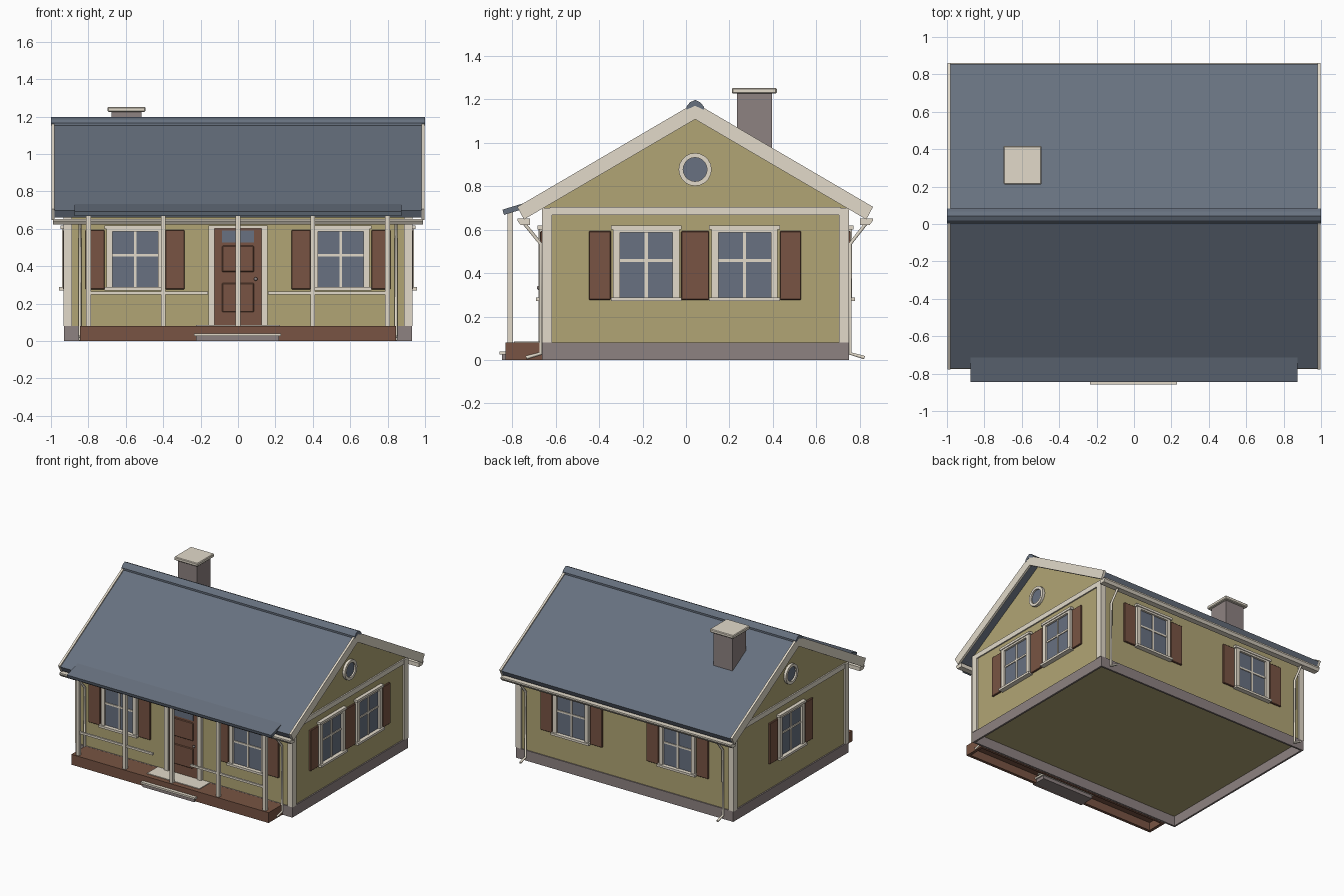
import bpy, bmesh, math
from mathutils import Matrix

if "Cube" in bpy.data.objects:
    bpy.data.objects.remove(bpy.data.objects["Cube"])


def lin(c):
    c /= 255
    return c / 12.92 if c <= 0.04045 else ((c + 0.055) / 1.055) ** 2.4


def material(name, r, g, b):
    m = bpy.data.materials.new(name)
    m.diffuse_color = (lin(r), lin(g), lin(b), 1)
    m.use_nodes = True
    m.node_tree.nodes["Principled BSDF"].inputs["Base Color"].default_value = m.diffuse_color
    return m


OLIVE = material("olive_siding", 177, 165, 117)
CREAM = material("cream_trim", 226, 218, 202)
BROWN = material("red_brown_wood", 120, 84, 67)
SLATE = material("slate_blue_roof", 103, 113, 127)
STONE = material("grey_stone", 141, 130, 129)
GLASS = material("blue_grey_glass", 104, 113, 129)


def finish(name, bm, mat, bevel=0):
    bmesh.ops.recalc_face_normals(bm, faces=bm.faces[:])
    me = bpy.data.meshes.new(name)
    bm.to_mesh(me)
    bm.free()
    me.materials.append(mat)
    ob = bpy.data.objects.new(name, me)
    bpy.context.collection.objects.link(ob)
    if bevel:
        ob.modifiers.new("bevel", 'BEVEL').width = bevel
    return ob


def boxes(name, mat, items, M=Matrix(), bevel=0):
    """One object of axis boxes (x0, x1, y0, y1, z0, z1), moved by M."""
    bm = bmesh.new()
    for x0, x1, y0, y1, z0, z1 in items:
        T = Matrix.Translation(((x0 + x1) / 2, (y0 + y1) / 2, (z0 + z1) / 2))
        S = Matrix.Diagonal((x1 - x0, y1 - y0, z1 - z0, 1))
        bmesh.ops.create_cube(bm, size=1, matrix=M @ T @ S)
    return finish(name, bm, mat, bevel)


def extrude_x(name, mat, profile, spans):
    """Extrude a closed (y, z) profile along each x span."""
    bm = bmesh.new()
    for span in spans:
        a, b = [[bm.verts.new((x, y, z)) for y, z in profile] for x in span]
        bm.faces.new(a)
        bm.faces.new(b)
        for k in range(len(a)):
            bm.faces.new((a[k - 1], a[k], b[k], b[k - 1]))
    return finish(name, bm, mat)


def ring(x0, x1, y0, y1, z0, z1, w):
    """Four upright boards around a hollow rectangle."""
    return [(x0, x1, y0, y0 + w, z0, z1), (x0, x1, y1 - w, y1, z0, z1),
            (x0, x0 + w, y0 + w, y1 - w, z0, z1), (x1 - w, x1, y0 + w, y1 - w, z0, z1)]


# Wall coordinates: local x runs along the wall, local -y points outwards
def wall(angle, offset):
    R = Matrix.Rotation(math.radians(angle), 4, 'Z')
    return R @ Matrix.Translation((0, -offset, 0))


X, YF, YB, YR = 0.92, -0.655, 0.742, 0.042
SL = 0.585
FRONT, RIGHT, BACK, LEFT = wall(0, -YF), wall(90, X), wall(180, YB), wall(270, X)

# House body on a hollow foundation
extrude_x("house_walls", OLIVE, [(YF, 0.076), (YB, 0.076), (YB, 0.713), (YR, 1.123), (YF, 0.713)], [(-X, X)])
boxes("foundation", STONE, ring(-0.93, 0.93, -0.663, 0.75, 0, 0.08, 0.014))
boxes("corner_boards", CREAM, [(sx * 0.911 - 0.023, sx * 0.911 + 0.023, y - 0.023, y + 0.023, 0.08, 0.70)
                               for sx in (-1, 1) for y in (-0.641, 0.727)])
boxes("gable_bands", CREAM, [(sx * 0.922 - 0.008, sx * 0.922 + 0.008, YF + 0.03, YB - 0.03, 0.667, 0.705)
                             for sx in (-1, 1)])


# Main roof: slopes, barge boards, ridge cap
def chevron(top, drop, reach, thick, tilt):
    e = top - reach * SL
    return [(YR, top), (YR + reach, e), (YR + reach - tilt, e - thick), (YR, top - drop),
            (YR - reach + tilt, e - thick), (YR - reach, e)]


extrude_x("roof_slopes", SLATE, chevron(1.174, 0.048, 0.814, 0.037, 0.018), [(-0.982, 0.982)])
extrude_x("barge_boards", CREAM, chevron(1.184, 0.076, 0.819, 0.058, 0.031), [(-0.998, -0.981), (0.981, 0.998)])
extrude_x("ridge_cap", SLATE, [(0.002, 1.152), (0.002, 1.166), (0.018, 1.186), (YR, 1.197), (0.066, 1.186),
                               (0.082, 1.166), (0.082, 1.152), (YR, 1.17)], [(-1, 1)])

# Chimney
boxes("chimney", STONE, [(-0.677, -0.515, 0.235, 0.397, 0.9, 1.226)])
boxes("chimney_cap", CREAM, [(-0.697, -0.495, 0.211, 0.418, 1.226, 1.252)], bevel=0.005)

# Gutters and downspouts
for side, s in (("front", -1), ("back", 1)):
    y = YR + s * 0.772
    extrude_x(side + "_gutter", CREAM, [(y - s * 0.012, 0.652), (y + s * 0.046, 0.652), (y + s * 0.046, 0.641),
                                        (y + s * 0.032, 0.622), (y - s * 0.012, 0.622)], [(-0.988, 0.988)])
    w = YF - 0.014 if s < 0 else YB + 0.014
    path = [(y + s * 0.02, 0.635), (w, 0.535), (w, 0.03), (w + s * 0.066, 0.011)]
    for tag, x in (("left", -0.845), ("right", 0.845)):
        cu = bpy.data.curves.new("pipe", 'CURVE')
        cu.dimensions = '3D'
        cu.bevel_depth = 0.009
        cu.bevel_resolution = 1
        cu.use_fill_caps = True
        sp = cu.splines.new('POLY')
        sp.points.add(len(path) - 1)
        for p, (py, pz) in zip(sp.points, path):
            p.co = (x, py, pz, 1)
        cu.materials.append(CREAM)
        ob = bpy.data.objects.new(f"{side}_{tag}_downspout", cu)
        bpy.context.collection.objects.link(ob)


# Windows: glass, casing, cross bars, header and sill
def window(name, M, u):
    boxes(name + "_glass", GLASS, [(u - 0.125, u + 0.125, -0.006, 0.01, 0.285, 0.6)], M)
    parts = [(u - 0.152, u - 0.121, -0.022, 0, 0.285, 0.603), (u + 0.121, u + 0.152, -0.022, 0, 0.285, 0.603),
             (u - 0.121, u + 0.121, -0.022, 0, 0.586, 0.603),
             (u - 0.007, u + 0.007, -0.012, 0, 0.288, 0.59), (u - 0.121, u + 0.121, -0.012, 0, 0.452, 0.466),
             (u - 0.163, u + 0.163, -0.028, 0, 0.6, 0.618), (u - 0.163, u + 0.163, -0.036, 0, 0.271, 0.288)]
    boxes(name + "_frame", CREAM, parts, M)


def shutter(name, M, u0, u1):
    boxes(name, BROWN, [(u0, u1, -0.016, 0, 0.277, 0.593)], M, bevel=0.003)


layout = {"front": (FRONT, (-0.55, 0.55)), "right": (RIGHT, (-0.183, 0.27)),
          "back": (BACK, (-0.455, 0.455)), "left": (LEFT, (-YR,))}
for side, (M, centres) in layout.items():
    for i, u in enumerate(centres):
        window(f"{side}_window_{i + 1}", M, u)
        if side != "right":
            shutter(f"{side}_shutter_{i + 1}_a", M, u - 0.265, u - 0.163)
            shutter(f"{side}_shutter_{i + 1}_b", M, u + 0.163, u + 0.265)
for i, (a, b) in enumerate(((-0.447, -0.346), (-0.022, 0.107), (0.433, 0.53))):
    shutter(f"right_shutter_{i + 1}", RIGHT, a, b)

# Round gable windows
for tag, sx in (("left", -1), ("right", 1)):
    for part, r0, r1, d, mat in (("ring", 0.055, 0.076, 0.02, CREAM), ("glass", 0, 0.058, 0.008, GLASS)):
        bm = bmesh.new()
        n, loops = 20, []
        for r, x in ((r1, 0), (r1, d), (r0, d), (r0, 0)) if r0 else ((r1, 0), (r1, d)):
            loops.append([bm.verts.new((sx * (X + x), YR + r * math.cos(math.tau * k / n),
                                        0.877 + r * math.sin(math.tau * k / n))) for k in range(n)])
        for a, b in zip(loops, loops[1:]):
            for k in range(n):
                bm.faces.new((a[k], a[k - 1], b[k - 1], b[k]))
        if not r0:
            bm.faces.new(loops[-1])
            bm.faces.new(loops[0])
        finish(f"{tag}_round_window_{part}", bm, mat)

# Front door with two raised panels and a glass light
boxes("door", BROWN, [(-0.125, 0.125, -0.012, 0, 0.08, 0.605)], FRONT)
boxes("door_panels", BROWN, [(-0.085, 0.085, -0.02, -0.01, z0, z1) for z0, z1 in ((0.37, 0.51), (0.155, 0.31))],
      FRONT, bevel=0.004)
boxes("door_glass", GLASS, [(-0.086, 0.086, -0.017, 0, 0.526, 0.592)], FRONT)
boxes("door_frame", CREAM, [(-0.158, -0.125, -0.024, 0, 0.08, 0.617), (0.125, 0.158, -0.024, 0, 0.08, 0.617),
                            (-0.125, 0.125, -0.024, 0, 0.602, 0.617)], FRONT)
bm = bmesh.new()
bmesh.ops.create_uvsphere(bm, u_segments=10, v_segments=6, radius=0.01,
                          matrix=Matrix.Translation((0.095, YF - 0.022, 0.332)))
finish("door_knob", bm, STONE)

# Hollow porch deck, step, landing, posts and rails
boxes("porch_deck", BROWN, [(-0.845, 0.845, -0.832, -0.664, 0.062, 0.08)])
boxes("porch_deck_rim", BROWN, ring(-0.845, 0.845, -0.832, -0.664, 0, 0.062, 0.022))
boxes("landing_plate", CREAM, [(-0.225, 0.225, -0.792, -0.662, 0.055, 0.085)])
boxes("porch_step", CREAM, [(-0.235, 0.23, -0.858, -0.72, 0.026, 0.04)])
boxes("step_riser", STONE, [(-0.225, 0.22, -0.848, -0.73, 0, 0.026)])
boxes("porch_posts", CREAM, [(x - 0.013, x + 0.013, -0.822, -0.796, 0.08, 0.69) for x in (-0.8, -0.4, 0, 0.4, 0.8)])
boxes("porch_rails", CREAM, [(-0.8, -0.16, -0.816, -0.802, 0.249, 0.265), (0.16, 0.8, -0.816, -0.802, 0.249, 0.265)])
extrude_x("porch_roof", SLATE, [(-0.845, 0.692), (-0.71, 0.733), (-0.70, 0.71), (-0.838, 0.668)], [(-0.875, 0.875)])
